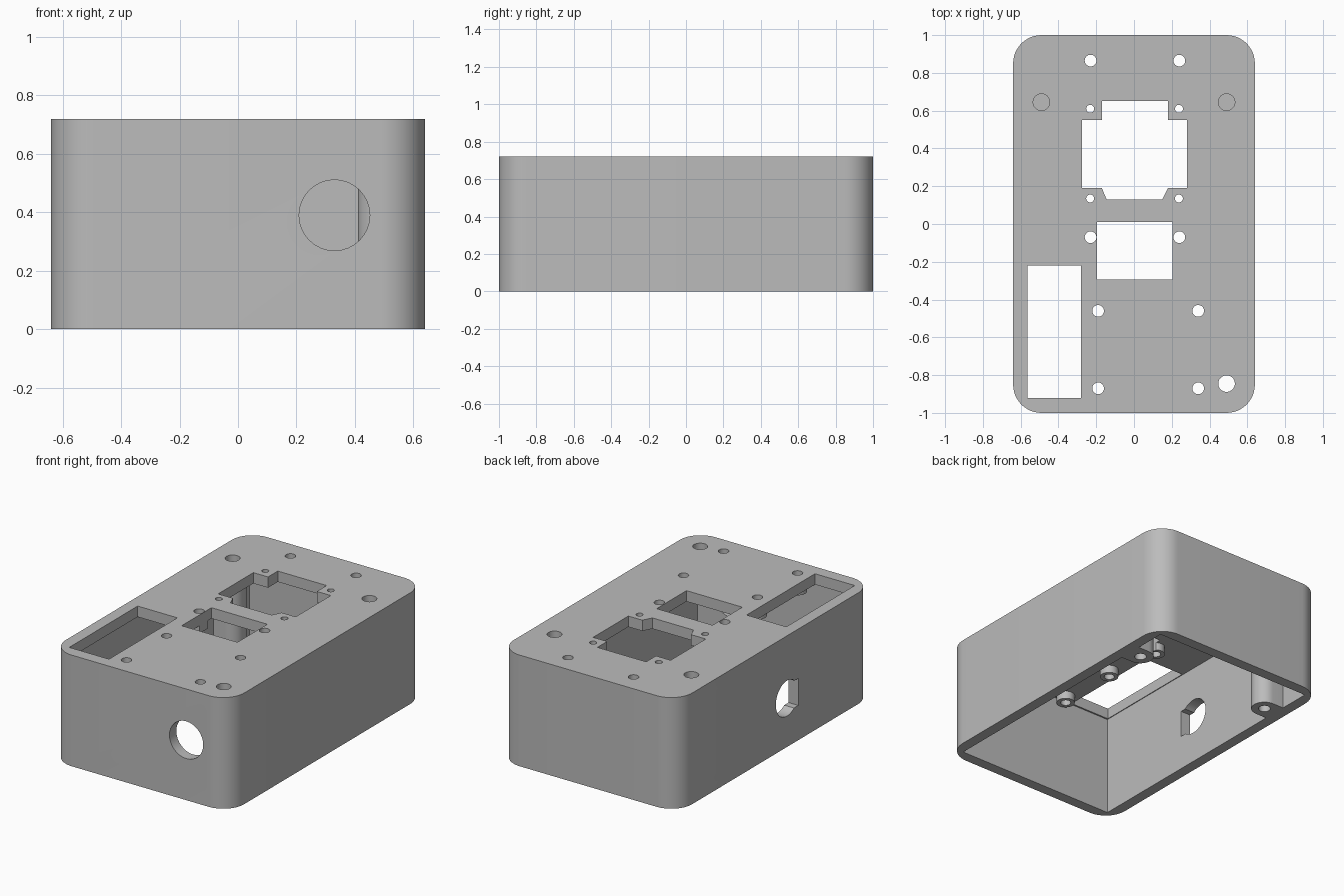
import bpy
from math import cos, sin, pi, radians

if "Cube" in bpy.data.objects:
    bpy.data.objects.remove(bpy.data.objects["Cube"], do_unlink=True)

HALF_X, HALF_Y, HEIGHT, WALL = 0.64, 1.0, 0.72, 0.07
ROOF = HEIGHT - WALL
IN_X, IN_Y = HALF_X - WALL, HALF_Y - WALL

grey = bpy.data.materials.new("plain grey")
grey.use_nodes = True
colour = (0.5, 0.5, 0.5, 1)
grey.diffuse_color = colour
grey.node_tree.nodes["Principled BSDF"].inputs["Base Color"].default_value = colour


def prism(name, outline, low, high, place=lambda u, v, w: (u, v, w)):
    """Closed solid swept from an outline; place maps outline and depth to x, y, z."""
    n = len(outline)
    verts = [place(u, v, w) for w in (low, high) for u, v in outline]
    faces = [tuple(reversed(range(n))), tuple(range(n, 2 * n))]
    faces += [(i, (i + 1) % n, (i + 1) % n + n, i + n) for i in range(n)]
    mesh = bpy.data.meshes.new(name)
    mesh.from_pydata(verts, [], faces)
    mesh.materials.append(grey)
    obj = bpy.data.objects.new(name, mesh)
    bpy.context.collection.objects.link(obj)
    return obj


def arc(cx, cy, r, start, end, steps):
    angles = [radians(start + (end - start) * i / steps) for i in range(steps + 1)]
    return [(cx + r * cos(a), cy + r * sin(a)) for a in angles]


def circle(cx, cy, r):
    return arc(cx, cy, r, 0, 360, 32)[:-1]


def rect(x0, x1, y0, y1):
    return [(x0, y0), (x1, y0), (x1, y1), (x0, y1)]


def combine(target, tool, operation):
    """Apply a boolean and discard the tool solid."""
    mod = target.modifiers.new(operation, "BOOLEAN")
    mod.operation, mod.solver, mod.object = operation, "EXACT", tool
    bpy.context.view_layer.update()
    graph = bpy.context.evaluated_depsgraph_get()
    mesh = bpy.data.meshes.new_from_object(target.evaluated_get(graph))
    target.modifiers.clear()
    target.data = mesh
    bpy.data.objects.remove(tool, do_unlink=True)


def along_y(u, v, w):
    return (u, -w, v)


def along_x(u, v, w):
    return (w, u, v)


# Outer shell with rounded upright corners, hollowed from below
R = 0.15
outline = []
for sx, sy, start in ((1, 1, 0), (-1, 1, 90), (-1, -1, 180), (1, -1, 270)):
    outline += arc(sx * (HALF_X - R), sy * (HALF_Y - R), R, start, start + 90, 12)
body = prism("enclosure_shell", outline, 0, HEIGHT)
combine(body, prism("cavity", rect(-IN_X, IN_X, -IN_Y, IN_Y), -0.1, ROOF), "DIFFERENCE")

# Full-height screw posts grown out of the side walls
POST_X, POST_Y, POST_R = 0.49, 0.645, 0.08
for side in (-1, 1):
    profile = arc(POST_X, POST_Y, POST_R, 90, 270, 20)
    profile += [(IN_X + 0.03, POST_Y - POST_R), (IN_X + 0.03, POST_Y + POST_R)]
    if side < 0:
        profile = [(-x, y) for x, y in reversed(profile)]
    combine(body, prism("screw_post", profile, 0, ROOF + 0.03), "UNION")

# Short standoffs under the top plate
mounts = [(x, y) for x in (-0.23, 0.24) for y in (-0.07, 0.865)]
mounts += [(x, y) for x in (-0.19, 0.34) for y in (-0.87, -0.46)]
for x, y in mounts:
    combine(body, prism("standoff", circle(x, y, 0.055), ROOF - 0.05, ROOF + 0.03), "UNION")

# Openings through the top plate
big_opening = [(-0.17, 0.65), (-0.17, 0.55), (-0.275, 0.55), (-0.275, 0.19),
               (-0.17, 0.19), (-0.145, 0.13), (0.15, 0.13), (0.18, 0.19),
               (0.28, 0.19), (0.28, 0.55), (0.18, 0.55), (0.18, 0.65)]
openings = [big_opening, rect(-0.197, 0.203, -0.295, 0.01), rect(-0.565, -0.28, -0.92, -0.22)]
openings += [circle(x, y, 0.031) for x, y in mounts]
openings += [circle(x, y, 0.021) for x in (-0.232, 0.238) for y in (0.135, 0.61)]
openings.append(circle(POST_X, -0.845, 0.044))
for shape in openings:
    combine(body, prism("opening", shape, 0.5, 0.8), "DIFFERENCE")

# Blind holes at both ends of each post
for side in (-1, 1):
    for low, high, r in ((HEIGHT - 0.1, 0.8, 0.044), (-0.1, 0.35, 0.036)):
        combine(body, prism("post_hole", circle(side * POST_X, POST_Y, r), low, high), "DIFFERENCE")

# Round cable hole in the front wall
combine(body, prism("cable_hole", circle(0.33, 0.39, 0.121), 0.9, 1.1, along_y), "DIFFERENCE")

# Round socket hole in one side wall, with a squared-off edge
combine(body, prism("socket_hole", circle(-0.12, 0.315, 0.115), -0.7, -0.5, along_x), "DIFFERENCE")
combine(body, prism("socket_flat", rect(-0.235, -0.12, 0.225, 0.4), -0.7, -0.5, along_x), "DIFFERENCE")

# Smooth the curved walls, keep the edges crisp
bpy.ops.object.select_all(action="DESELECT")
body.select_set(True)
bpy.context.view_layer.objects.active = body
bpy.ops.object.shade_smooth_by_angle(angle=radians(30))
